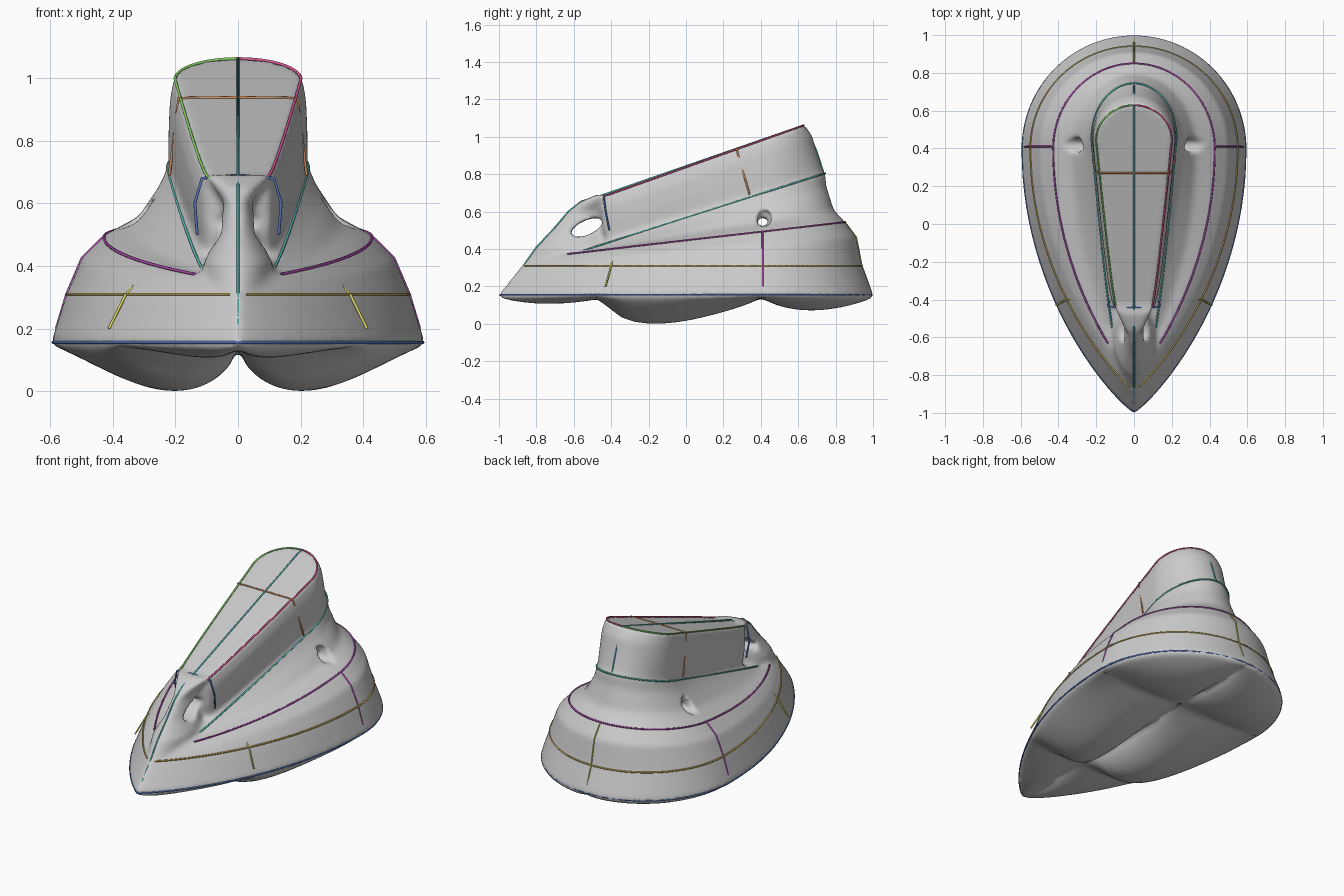
import bpy, bmesh, math
from mathutils import Matrix

if "Cube" in bpy.data.objects:
    bpy.data.objects.remove(bpy.data.objects["Cube"])

N = 56


def half_ring(yf, yb, yw, W, wf, e, z0, slope):
    """Right half outline, nose to back: widest W at yw, tapering to wf at yf, tilted in y."""
    pts = []
    for i in range(N + 1):
        a = -math.pi / 2 + math.pi * i / N
        s, c = math.sin(a), max(math.cos(a), 0)
        if i in (0, N):
            c = 0
        if s < 0:
            y, x = yw + (yw - yf) * s, (W + (W - wf) * s) * c ** e
        else:
            y, x = yw + (yb - yw) * s, W * c
        pts.append((x, y, z0 + slope * y))
    return pts


def full(h):
    return h + [(-x, y, z) for x, y, z in reversed(h[1:-1])]


def belly(x, y, w):
    """Quilted underside made of three pairs of lobes."""
    for y0, y1, d, p in ((-1, -.43, .035, .9), (-.43, .41, .142, .6), (.41, 1, .07, .85)):
        if y0 <= y <= y1 and w > 1e-4:
            v, u = (y - y0) / (y1 - y0), min(abs(x) / w, 1)
            k = max(math.sin(math.pi * v ** p), 0) * max(math.sin(math.pi * u ** .75), 0)
            return .142 - d * k ** .8
    return .142


def loft(bm, params, quilted=False):
    """Closed shell through stacked rings; bottom is flat or quilted."""
    halves = [half_ring(*p) for p in params]
    loops = [[bm.verts.new(p) for p in full(h)] for h in halves]
    n = 2 * N
    for lo, hi in zip(loops, loops[1:]):
        for i in range(n):
            bm.faces.new((lo[i], lo[(i + 1) % n], hi[(i + 1) % n], hi[i]))
    bm.faces.new(loops[-1])
    if not quilted:
        bm.faces.new(loops[0][::-1])
        return
    M, rows = 40, []
    for i, (x, y, z) in enumerate(halves[0]):
        if i in (0, N):
            rows.append([loops[0][i]] * (M + 1))
            continue
        row = [bm.verts.new((x * k, y, belly(x * k, y, x)))
               for k in (2 * j / M - 1 for j in range(1, M))]
        rows.append([loops[0][n - i]] + row + [loops[0][i]])
    for r, q in zip(rows, rows[1:]):
        for j in range(M):
            bm.faces.new(list(dict.fromkeys((r[j], q[j], q[j + 1], r[j + 1]))))


def make(name, bm):
    me = bpy.data.meshes.new(name)
    bm.to_mesh(me)
    bm.free()
    ob = bpy.data.objects.new(name, me)
    bpy.context.collection.objects.link(ob)
    return ob


def tunnel(name, x, y, z, length, ry, rz, tilt):
    """Elliptical cutter lying along x."""
    bm = bmesh.new()
    bmesh.ops.create_cone(bm, cap_ends=True, segments=32, radius1=1, radius2=1, depth=length)
    mat = (Matrix.Translation((x, y, z)) @ Matrix.Rotation(tilt, 4, 'X')
           @ Matrix.Diagonal((1, ry, rz, 1)) @ Matrix.Rotation(math.pi / 2, 4, 'Y'))
    bmesh.ops.transform(bm, matrix=mat, verts=bm.verts)
    return make(name, bm)


def apply(ob, m):
    bpy.context.view_layer.objects.active = ob
    bpy.ops.object.modifier_apply(modifier=m.name)


# Ring outlines: y front, y back, y widest, width, front width, exponent, z, slope
base = (-1, 1, .4, .595, .595, 1.7, .16, 0)
belt = (-.88, .94, .4, .548, .548, 1.75, .31, 0)
shoulder = (-.82, .85, .4, .428, .428, 1.8, .447, .115)
neck = (-.67, .745, .45, .225, .13, .25, .568, .319)
crown = (-.45, .635, .45, .205, .115, .12, .84, .355)

# Hull from sole to neck
shell = bmesh.new()
loft(shell, [
    (-1, 1, .4, .59, .59, 1.7, .142, 0), base, belt,
    (-.85, .91, .4, .498, .498, 1.8, .395, .075), shoulder,
    (-.76, .79, .4, .325, .325, 1.6, .475, .17),
    (-.72, .75, .42, .25, .20, .9, .535, .27), neck], quilted=True)

# Upper handle block
loft(shell, [
    (-.42, .70, .45, .19, .10, .15, .43, .319),
    (-.43, .735, .45, .222, .13, .15, .575, .319),
    (-.45, .70, .45, .222, .14, .18, .68, .335),
    (-.455, .675, .45, .218, .14, .18, .77, .345), crown])

# Nose ridge strut joining the tip to the handle
loft(shell, [
    (-.90, -.40, -.60, .10, .10, 1.2, .27, 0),
    (-.80, -.40, -.60, .11, .11, 1.2, .41, 0),
    (-.715, -.40, -.55, .065, .065, 1.1, .50, 0),
    (-.63, -.38, -.5, .043, .043, .8, .60, 0),
    (-.56, -.37, -.46, .08, .08, .7, .655, 0),
    (-.48, -.36, -.42, .11, .11, .6, .69, 0)])

# Fuse the shells into one skin
bmesh.ops.recalc_face_normals(shell, faces=shell.faces)
body = make("body", shell)
rm = body.modifiers.new("skin", 'REMESH')
rm.mode, rm.voxel_size = 'VOXEL', .0125
apply(body, rm)

# Cross tunnels behind the nose and through the rear neck, with wider mouths at the rear
for args in (("front_tunnel", 0, -.53, .515, 1.6, .09, .038, .42),
             ("rear_tunnel", 0, .41, .545, 1.6, .03, .022, 0),
             ("right_pit", .40, .42, .565, .30, .036, .045, 0),
             ("left_pit", -.40, .42, .565, .30, .036, .045, 0)):
    cutter = tunnel(*args)
    cut = body.modifiers.new("cut", 'BOOLEAN')
    cut.operation, cut.object, cut.solver = 'DIFFERENCE', cutter, 'EXACT'
    apply(body, cut)
    bpy.data.objects.remove(cutter)

# Even out the mesh and soften the joins
rm = body.modifiers.new("skin", 'REMESH')
rm.mode, rm.voxel_size, rm.use_smooth_shade = 'VOXEL', .0125, True
sm = body.modifiers.new("soften", 'SMOOTH')
sm.factor, sm.iterations = .5, 6


# Coloured guide wires along the surface
def wire(name, color, paths, closed=False):
    cu = bpy.data.curves.new(name, 'CURVE')
    cu.dimensions, cu.bevel_depth, cu.bevel_resolution = '3D', .005, 1
    for pts in paths:
        sp = cu.splines.new('POLY')
        sp.points.add(len(pts) - 1)
        for b, p in zip(sp.points, pts):
            b.co = (*p, 1)
        sp.use_cyclic_u = closed
    mat = bpy.data.materials.new(name)
    mat.diffuse_color = (*color, 1)
    mat.use_nodes = True
    mat.node_tree.nodes["Principled BSDF"].inputs["Base Color"].default_value = mat.diffuse_color
    cu.materials.append(mat)
    bpy.context.collection.objects.link(bpy.data.objects.new(name, cu))


def open_ring(p, ymin):
    r = [q for q in half_ring(*p) if q[1] > ymin]
    return [(-x, y, z) for x, y, z in r] + r[-2::-1]


def both(pts):
    return [pts, [(-x, y, z) for x, y, z in pts]]


teal, blue, purple = (.1, .5, .45), (.1, .2, .55), (.45, .08, .45)
wire("base_wire", blue, [[(x * .992, y * .993, z - .004) for x, y, z in full(half_ring(*base))]], closed=True)
wire("belt_wire", (.55, .4, .1), [[(x, y, z) for x, y, z in open_ring(belt, -.865)]])
wire("shoulder_wire", purple, [open_ring(shoulder, -.66)])
wire("neck_wire", teal, [open_ring(neck, -.63)])
edge = [(x * .98, y - .006, z - .004) for x, y, z in half_ring(*crown)[1:]]
wire("right_crown_wire", (.7, .1, .3), [edge])
wire("left_crown_wire", (.25, .65, .15), [[(-x, y, z) for x, y, z in edge]])
wire("centre_wire", teal, [[(0, -.95, .21), (0, -.87, .31), (0, -.8, .41), (0, -.715, .5),
                            (0, -.63, .6), (0, -.56, .655), (0, -.45, .688), (0, .62, 1.06),
                            (0, .67, .99), (0, .70, .92), (0, .735, .81)]])
wire("saddle_wire", (.7, .3, .12), [[(-.219, .34, .69), (-.19, .27, .936), (0, .27, .938),
                                    (.19, .27, .936), (.219, .34, .69)]])
wire("brow_wire", blue, [[(-.13, -.41, .5), (-.138, -.43, .6), (-.115, -.44, .68), (0, -.44, .69),
                         (.115, -.44, .68), (.138, -.43, .6), (.13, -.41, .5)]])
wire("front_rib", (.65, .65, .12), both([(.25, -.38, .40), (.30, -.39, .365), (.358, -.40, .31), (.412, -.43, .2)]))
wire("rear_rib", purple, both([(.428, .41, .494), (.498, .41, .425), (.547, .41, .31), (.58, .41, .2)]))
wire("back_rib", (.45, .45, .1), [[(0, .85, .543), (0, .91, .463), (0, .94, .31), (0, .98, .2)]])
wire("sole_wire", blue, [[(0, -.98, .143), (0, .98, .143)], [(-.57, .41, .143), (.57, .41, .143)]])
